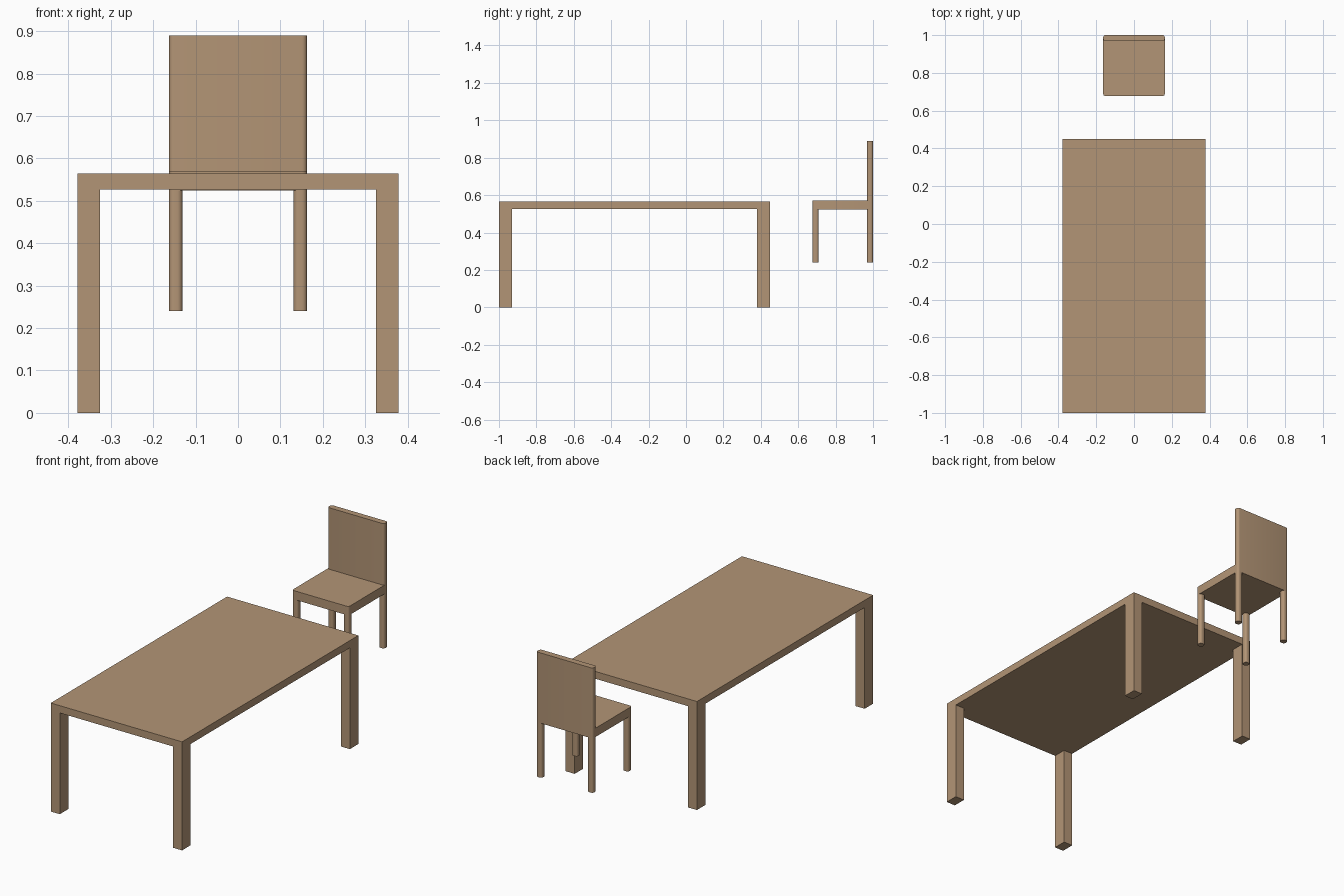
import bpy, bmesh
from mathutils import Vector

if "Cube" in bpy.data.objects:
    bpy.data.objects.remove(bpy.data.objects["Cube"])

wood = bpy.data.materials.new("tan wood")
wood.diffuse_color = (0.45, 0.30, 0.18, 1)
wood.use_nodes = True
wood.node_tree.nodes["Principled BSDF"].inputs["Base Color"].default_value = wood.diffuse_color


def finish(bm, name):
    bmesh.ops.recalc_face_normals(bm, faces=bm.faces)
    me = bpy.data.meshes.new(name)
    bm.to_mesh(me)
    bm.free()
    me.materials.append(wood)
    ob = bpy.data.objects.new(name, me)
    bpy.context.collection.objects.link(ob)
    return ob


def rounded_block(name, x, y, z, radius=0.012):
    """Block between (min, max) pairs with rounded vertical corners."""
    bm = bmesh.new()
    bmesh.ops.create_cube(bm, size=1)
    for v in bm.verts:
        v.co = Vector([r[0] if c < 0 else r[1] for c, r in zip(v.co, (x, y, z))])
    upright = [e for e in bm.edges
               if abs(e.verts[0].co.z - e.verts[1].co.z) > 1e-5]
    bmesh.ops.bevel(bm, geom=upright, offset=radius, segments=5,
                    profile=0.5, affect='EDGES')
    ob = finish(bm, name)
    bpy.ops.object.select_all(action='DESELECT')
    bpy.context.view_layer.objects.active = ob
    ob.select_set(True)
    bpy.ops.object.shade_smooth_by_angle(angle=0.7)
    return ob


def table(name, xs, ys, under, top):
    """One-piece table: a 3x3 slab whose corner cells are drawn down as legs."""
    bm = bmesh.new()
    grid = [[bm.verts.new((x, y, under)) for x in xs] for y in ys]
    cells = {}
    for j in range(3):
        for i in range(3):
            cells[i, j] = bm.faces.new((grid[j][i], grid[j + 1][i],
                                        grid[j + 1][i + 1], grid[j][i + 1]))
    corners = [cells[i, j] for i in (0, 2) for j in (0, 2)]
    # slab top
    ret = bmesh.ops.extrude_face_region(bm, geom=list(bm.faces), use_keep_orig=True)
    for v in ret["geom"]:
        if isinstance(v, bmesh.types.BMVert):
            v.co.z = top
    # legs
    for f in corners:
        leg = bmesh.ops.extrude_discrete_faces(bm, faces=[f])["faces"][0]
        for v in leg.verts:
            v.co.z = 0
    flat = [e for e in bm.edges if len(e.link_faces) == 2]
    bmesh.ops.dissolve_limit(bm, angle_limit=0.01, verts=bm.verts, edges=flat)
    return finish(bm, name)


# table
table("table", (-0.378, -0.326, 0.326, 0.378),
      (-1.0, -0.93, 0.38, 0.45), 0.527, 0.565)

# chair
W, F, B, T = 0.163, 0.677, 1.0, 0.032
rounded_block("seat", (-W, W), (F, B), (0.524, 0.57))
rounded_block("backrest", (-W, W), (B - T, B), (0.56, 0.89))
for side, x in (("left", (-W, -W + T)), ("right", (W - T, W))):
    for end, y in (("front", (F, F + T)), ("back", (B - T, B))):
        rounded_block(f"{end}_{side}_leg", x, y, (0.24, 0.53))
